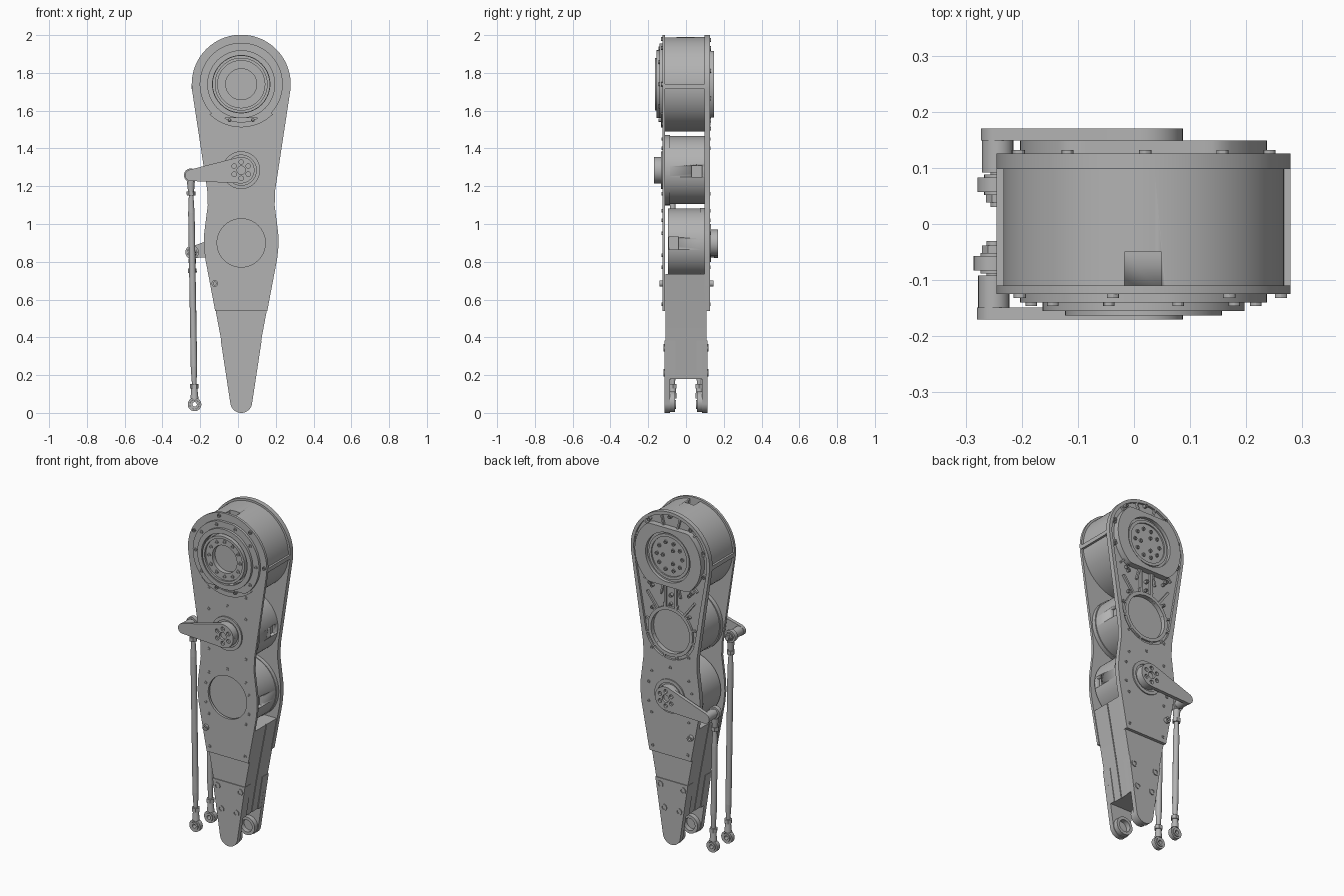
import bpy, bmesh
from math import pi, sin, cos, acos, atan2, radians
from mathutils import Vector

if "Cube" in bpy.data.objects:
    bpy.data.objects.remove(bpy.data.objects["Cube"])

CX = 0.017                       # centre line of the leg
HIP, KNEE, LOW, FOOT = 1.74, 1.285, 0.9, 0.058

metal = bpy.data.materials.new("grey metal")
metal.use_nodes = True
metal.diffuse_color = (0.45, 0.45, 0.45, 1)
metal.node_tree.nodes["Principled BSDF"].inputs["Base Color"].default_value = (0.45, 0.45, 0.45, 1)


def finish(name, mesh):
    mesh.materials.clear()
    mesh.materials.append(metal)
    mesh.shade_smooth()
    mesh.set_sharp_from_angle(angle=radians(30))
    ob = bpy.data.objects.new(name, mesh)
    bpy.context.collection.objects.link(ob)
    return ob


def circle(x, z, r, n=40, start=0.0, end=2 * pi):
    full = abs(end - start - 2 * pi) < 1e-6
    steps = n if full else n - 1
    return [(x + r * cos(start + (end - start) * i / steps),
             z + r * sin(start + (end - start) * i / steps)) for i in range(n)]


def hull(x1, z1, r1, x2, z2, r2):
    """Outline wrapped round two circles."""
    phi = atan2(z2 - z1, x2 - x1)
    a = acos((r1 - r2) / Vector((x2 - x1, z2 - z1)).length)
    return (circle(x1, z1, r1, 32, phi + a, phi + 2 * pi - a)
            + circle(x2, z2, r2, 24, phi - a, phi + a))


def clipped(r, low, high):
    return [(x, min(max(z, HIP - low), HIP + high)) for x, z in circle(CX, HIP, r, 64)]


def mirrored(points):
    return [(CX + w, z) for w, z in points] + [(CX - w, z) for w, z in reversed(points)]


def slab(name, outlines, y0, y1):
    """Extrude an outline in the xz plane from y0 to y1; further outlines are holes."""
    cu = bpy.data.curves.new(name, 'CURVE')
    cu.dimensions, cu.fill_mode = '2D', 'BOTH'
    cu.extrude = abs(y1 - y0) / 2
    for pts in outlines:
        sp = cu.splines.new('POLY')
        sp.points.add(len(pts) - 1)
        for p, (x, z) in zip(sp.points, pts):
            p.co = (x, z, 0, 1)
        sp.use_cyclic_u = True
    tmp = bpy.data.objects.new(name, cu)
    bpy.context.collection.objects.link(tmp)
    dg = bpy.context.evaluated_depsgraph_get()
    mesh = bpy.data.meshes.new_from_object(tmp.evaluated_get(dg))
    bpy.data.objects.remove(tmp)
    for v in mesh.vertices:
        x, z, d = v.co
        v.co = (x, (y0 + y1) / 2 + d, z)
    bm = bmesh.new()
    bm.from_mesh(mesh)
    bmesh.ops.remove_doubles(bm, verts=bm.verts, dist=1e-5)
    bmesh.ops.recalc_face_normals(bm, faces=bm.faces)
    bm.to_mesh(mesh)
    bm.free()
    return finish(name, mesh)


def ring(name, x, z, r, y0, y1, hole=0, n=48):
    return slab(name, [circle(x, z, r, n)] + ([circle(x, z, hole, n)] if hole else []), y0, y1)


def rod(name, a, b, r0, r1=None, n=16):
    a, b = Vector(a), Vector(b)
    bm = bmesh.new()
    bmesh.ops.create_cone(bm, cap_ends=True, segments=n, radius1=r0,
                          radius2=r0 if r1 is None else r1, depth=(b - a).length)
    bm.transform((b - a).to_track_quat('Z', 'Y').to_matrix().to_4x4())
    bmesh.ops.translate(bm, verts=bm.verts, vec=(a + b) / 2)
    mesh = bpy.data.meshes.new(name)
    bm.to_mesh(mesh)
    bm.free()
    return finish(name, mesh)


def rib(name, x, z, angle, r0, r1, w, y0, y1):
    c, s = cos(angle), sin(angle)
    pts = [(r0, -w), (r1, -w), (r1, w), (r0, w)]
    slab(name, [[(x + u * c - v * s, z + u * s + v * c) for u, v in pts]], y0, y1)


def notch(ob, lo, hi):
    """Cut a box-shaped pocket and bake the result."""
    cutter = slab("cutter", [[(lo[0], lo[2]), (hi[0], lo[2]), (hi[0], hi[2]), (lo[0], hi[2])]], lo[1], hi[1])
    mod = ob.modifiers.new("pocket", 'BOOLEAN')
    mod.operation, mod.object, mod.solver = 'DIFFERENCE', cutter, 'EXACT'
    dg = bpy.context.evaluated_depsgraph_get()
    mesh = bpy.data.meshes.new_from_object(ob.evaluated_get(dg))
    ob.modifiers.clear()
    ob.data = mesh
    bpy.data.objects.remove(cutter)


def bolts(name, spots, r, y0, y1):
    for x, z in spots:
        ring(name, x, z, r, y0, y1, r * 0.55, 12)


# Side plates
outline = circle(CX, HIP, 0.262, 56, -0.14, pi + 0.14)
outline += [(CX - w, z) for w, z in [(0.18, 1.18), (0.177, 1.1), (0.196, 0.95), (0.198, 0.89), (0.191, 0.82), (0.138, 0.54)]]
outline += [(2 * CX - x, z) for x, z in reversed(outline[56:])]
slab("front_plate", [outline, circle(CX, LOW, 0.128)], -0.125, -0.11)
slab("back_plate", [outline, circle(CX, KNEE, 0.128)], 0.098, 0.113)
slab("back_plate_rim", [outline, hull(CX, HIP, 0.243, CX, KNEE, 0.165)], 0.113, 0.126)
ring("back_hub_rim", CX, KNEE, 0.148, 0.113, 0.126, 0.128)
for i in range(12):
    a = i * pi / 6 + pi / 12
    rib("hip_rib", CX, HIP, a, 0.17, 0.25, 0.005, 0.113, 0.126)
    rib("knee_rib", CX, KNEE, a, 0.14, 0.17, 0.005, 0.113, 0.126)
for s in (-1, 1):
    rib("web_rib", CX + s * 0.035, KNEE, pi / 2, 0.14, 0.28, 0.006, 0.113, 0.126)
    rib("diagonal_rib", CX, KNEE, pi / 2 - s * 0.65, 0.14, 0.26, 0.006, 0.113, 0.126)

# Motor drums between the plates
hip = ring("hip_drum", CX, HIP, 0.25, -0.11, 0.098, n=80)
notch(hip, (-0.017, -0.115, 1.95), (0.049, -0.05, 2.05))
for s in (-1, 1):
    rib("hip_side_ledge", CX, HIP - 0.012, 0 if s > 0 else pi, 0.23, 0.262, 0.012, -0.11, 0.098)
knee = ring("knee_drum", CX, KNEE, 0.18, -0.11, 0.1, n=64)
notch(knee, (0.17, 0.03, 1.25), (0.25, 0.085, 1.31))
low = ring("lower_drum", CX, LOW, 0.182, -0.095, 0.1, n=64)
notch(low, (0.17, -0.09, 0.865), (0.25, -0.04, 0.93))
for z, y in ((KNEE, -0.11), (LOW, 0.075)):
    ring("drum_flange", CX, z, 0.186, y, y + 0.025, 0.15, 64)

# Hip output, front
slab("hip_front_flange", [clipped(0.22, 0.18, 0.215), circle(CX, HIP, 0.15)], -0.14, -0.125)
ring("hip_bearing", CX, HIP, 0.18, -0.155, -0.125, 0.152)
ring("hip_bearing_lip", CX, HIP, 0.14, -0.163, -0.11, 0.125)
ring("hip_output", CX, HIP, 0.125, -0.152, -0.11, 0.082)
slab("hip_lower_lip", [circle(CX, HIP + 0.01, 0.238, 24, -2.35, -0.79)
                       + circle(CX, HIP, 0.2, 24, -0.79, -2.35)], -0.133, -0.125)
ring_spots = lambda r, n, off=0.0: [(p[0], p[1]) for p in circle(CX, HIP, r, n, off, off + 2 * pi)]
bolts("output_bolt", ring_spots(0.104, 12), 0.011, -0.158, -0.152)
bolts("flange_bolt", ring_spots(0.2, 10), 0.01, -0.146, -0.125)
bolts("rim_bolt", ring_spots(0.245, 7, 0)[:4], 0.011, -0.132, -0.125)

# Hip cover, back
slab("hip_back_flange", [clipped(0.22, 0.175, 0.175), circle(CX, HIP, 0.148)], 0.113, 0.149)
ring("hip_back_cover", CX, HIP, 0.15, 0.098, 0.13)
ring("hip_back_collar", CX, HIP, 0.135, 0.13, 0.138, 0.118)
bolts("cover_bolt", ring_spots(0.085, 10), 0.011, 0.13, 0.137)
bolts("cover_inner_bolt", ring_spots(0.045, 3), 0.011, 0.13, 0.137)
bolts("back_rim_bolt", ring_spots(0.235, 10, 0.3), 0.011, 0.113, 0.132)

# Plate bolts on both sides
pairs = [(0.123, 1.53), (0.123, 1.4), (0.123, 1.16), (0.123, 1.02), (0.143, 0.95),
         (0.143, 0.835), (0.123, 0.77), (0.117, 0.575)]
spots = [(CX + s * w, z) for w, z in pairs for s in (-1, 1)] + [(CX, 1.45), (CX, 1.07)]
bolts("front_plate_bolt", spots, 0.009, -0.129, -0.12)
bolts("back_plate_bolt", spots, 0.009, 0.113, 0.13)
ring("stop_pin", CX - 0.14, 0.685, 0.017, -0.14, -0.12, 0.008, 16)
ring("stop_pin", CX - 0.14, 0.685, 0.017, 0.12, 0.145, 0.008, 16)

# Lower shank: two shells round a core, with forked foot
shank = [(0.172, 0.735), (0.135, 0.54), (0.105, 0.38), (0.072, 0.18)]
for s in (-1, 1):
    slab("shank_shell", [mirrored(shank)], s * 0.003, s * 0.108)
    slab("shank_inner", [mirrored([(w - 0.006, z) for w, z in shank])], 0, s * 0.05)
    cheek = [(CX + 0.108, 0.382), (CX - 0.108, 0.382)] + circle(CX, FOOT, 0.058, 28, pi + 0.15, 2 * pi - 0.15)
    upper = mirrored([(0.108, 0.382), (0.077, 0.18)])
    slab("foot_cheek", [cheek], s * 0.085, s * 0.113)
    slab("cheek_block", [upper], s * 0.055, s * 0.086)
    ring("ankle_bearing", CX, FOOT, 0.054, s * 0.057, s * 0.086, 0.036)
    bolts("cheek_bolt", [(CX + k * w, z) for k in (-1, 1) for w, z in ((0.075, 0.345), (0.05, 0.213))],
          0.02, s * 0.11, s * 0.118)


# Crank arms and push rods
def linkage(side, s, z, tip_x, tip_z):
    y = lambda d: s * d
    ring(side + "_crank_seat", CX, z, 0.1, y(0.105), y(0.133), 0.08)
    ring(side + "_crank_hub", CX, z, 0.07, y(0.095), y(0.155))
    arm_holes = [circle(CX + 0.043 * cos(i * pi / 3 + pi / 6), z + 0.043 * sin(i * pi / 3 + pi / 6), 0.012, 12)
                 for i in range(6)]
    slab(side + "_crank_arm", [hull(CX, z, 0.07, tip_x, tip_z, 0.03), circle(CX, z, 0.022, 24)] + arm_holes,
         y(0.149), y(0.17))
    ring(side + "_crank_boss", tip_x, tip_z, 0.028, y(0.092), y(0.165), n=24)
    ring(side + "_crank_pin", tip_x, tip_z, 0.013, y(0.03), y(0.1), n=16)
    ring(side + "_pin_nut", tip_x, tip_z, 0.021, y(0.038), y(0.055), n=6)
    top, bottom = Vector((tip_x, y(0.07), tip_z)), Vector((-0.23, y(0.07), 0.045))
    d = (bottom - top).normalized()
    for end, way in ((top, d), (bottom, -d)):
        ring(side + "_rod_eye", end.x, end.z, 0.036, y(0.057), y(0.083), 0.025, 28)
        ring(side + "_rod_ball", end.x, end.z, 0.024, y(0.052), y(0.088), 0.012, 24)
        rod(side + "_rod_neck", end + way * 0.032, end + way * 0.085, 0.021, 0.016)
        rod(side + "_rod_nut", end + way * 0.085, end + way * 0.108, 0.023, n=6)
        rod(side + "_rod_taper", end + way * 0.105, end + way * 0.2, 0.012, 0.017)
    rod(side + "_push_rod", top + d * 0.2, bottom - d * 0.2, 0.017)


linkage("front", -1, KNEE, -0.25, 1.258)
linkage("back", 1, LOW, -0.243, 0.85)
